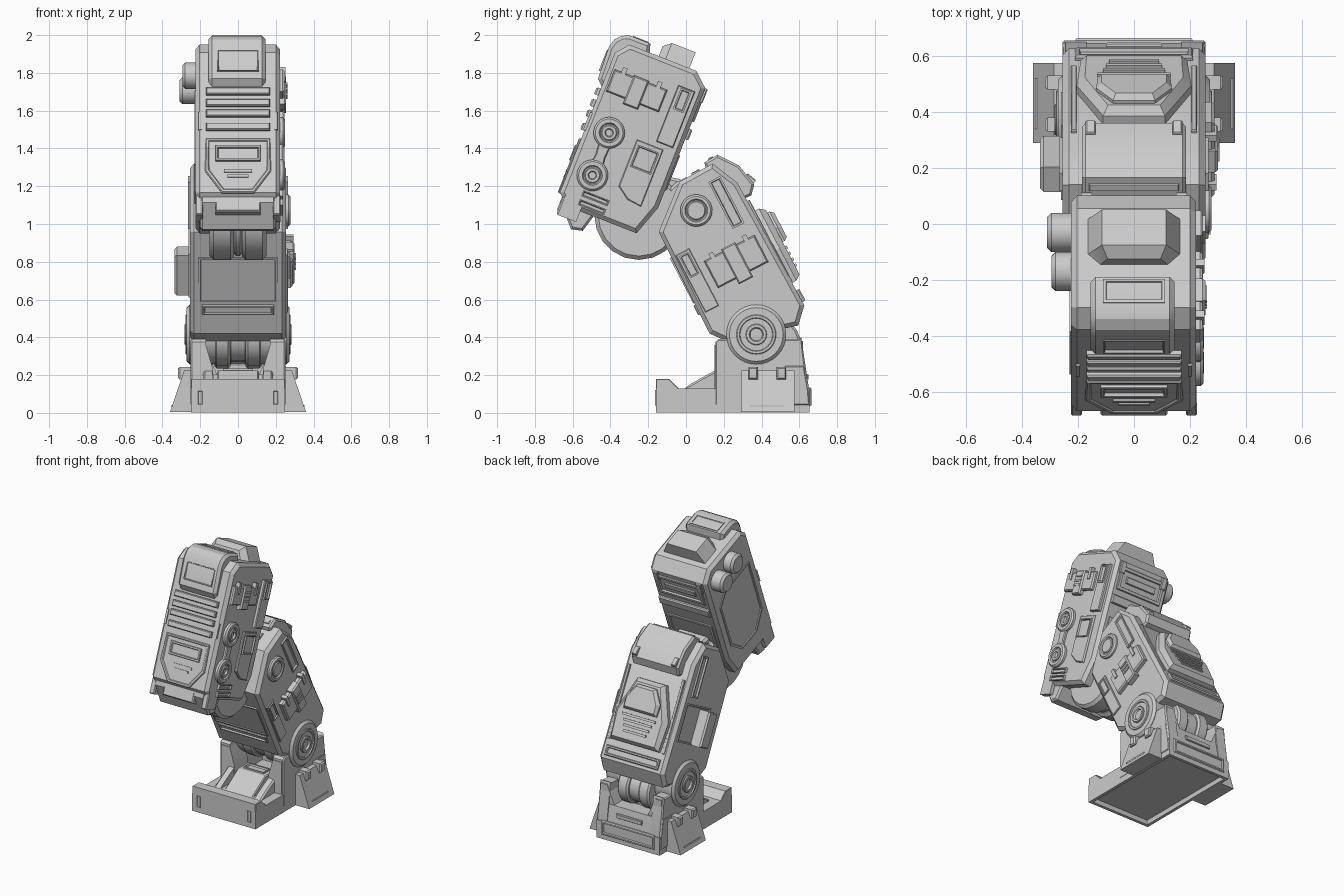
import bpy, bmesh, math
from mathutils import Vector, Matrix

if "Cube" in bpy.data.objects:
    bpy.data.objects.remove(bpy.data.objects["Cube"])

grey = bpy.data.materials.new("armour_grey")
grey.diffuse_color = (0.6, 0.6, 0.6, 1)
grey.use_nodes = True
grey.node_tree.nodes["Principled BSDF"].inputs["Base Color"].default_value = grey.diffuse_color

# Local frames of the leg sections: origin plus tilt about x
def frame(y, z, deg):
    return Matrix.Translation((0, y, z)) @ Matrix.Rotation(math.radians(deg), 4, 'X')

THIGH = frame(-0.28, 1.45, -21.5)
SHIN = frame(0.26, 0.83, 27.5)
CAP = SHIN @ frame(0.215, 0.405, 23.5)
WORLD = Matrix.Identity(4)

# Plane axes (a, b, outward) for each facing
AXES = {'F': ((1, 0, 0), (0, 0, 1), (0, -1, 0)), 'B': ((1, 0, 0), (0, 0, 1), (0, 1, 0)),
        'R': ((0, 1, 0), (0, 0, 1), (1, 0, 0)), 'L': ((0, 1, 0), (0, 0, 1), (-1, 0, 0)),
        'T': ((1, 0, 0), (0, 1, 0), (0, 0, 1)), 'D': ((1, 0, 0), (0, 1, 0), (0, 0, -1))}

def panel(name, fr, face, poly, base, top, cham=0, rim=0, sink=0, bevel=0):
    """Prism on a facing, from base to top outward, with chamfer and sunk inset."""
    A, B, N = (Vector(v) for v in AXES[face])
    bm = bmesh.new()
    lo = [bm.verts.new(A * a + B * b + N * base) for a, b in poly]
    hi = [bm.verts.new(A * a + B * b + N * (top - cham)) for a, b in poly]
    n = len(poly)
    bottom, cap = bm.faces.new(lo), bm.faces.new(hi)
    for i in range(n):
        j = (i + 1) % n
        bm.faces.new((lo[i], lo[j], hi[j], hi[i]))
    bmesh.ops.recalc_face_normals(bm, faces=bm.faces)
    if bevel:
        edges = list(set(bottom.edges) | set(cap.edges))
        bmesh.ops.bevel(bm, geom=edges, offset=bevel, segments=1, affect='EDGES')
    else:
        if cham:
            bmesh.ops.inset_region(bm, faces=[cap], thickness=cham, depth=cham)
        if sink:
            bmesh.ops.inset_region(bm, faces=[cap], thickness=rim, depth=0)
            bmesh.ops.inset_region(bm, faces=[cap], thickness=0.006, depth=-sink)
    bm.transform(fr)
    me = bpy.data.meshes.new(name)
    bm.to_mesh(me)
    bm.free()
    for p in me.polygons:
        p.use_smooth = True
    me.set_sharp_from_angle(angle=math.radians(25))
    me.materials.append(grey)
    ob = bpy.data.objects.new(name, me)
    bpy.context.collection.objects.link(ob)
    return ob

def rect(a, b, w, h):
    return [(a - w/2, b - h/2), (a + w/2, b - h/2), (a + w/2, b + h/2), (a - w/2, b + h/2)]

def circle(a, b, r, n=32):
    return [(a + r*math.cos(2*math.pi*i/n), b + r*math.sin(2*math.pi*i/n)) for i in range(n)]

def sym(pts):
    """Close a half outline given on +x by mirroring it."""
    return pts + [(-x, b) for x, b in reversed(pts)]

def module(name, fr, a, b, w, h, base, out):
    """Side equipment block with strap, posts and ribs."""
    panel(name, fr, 'R', rect(a, b, w, h), base, base + out*.75, .01)
    panel(name + "_strap", fr, 'R', rect(a, b - .01, .085, h*1.3), base, base + out, .01)
    for s in (-1, 1):
        panel(name + "_post", fr, 'R', rect(a + s*w*.33, b + h*.4, .025, .08), base, base + out*.9)
    for k in range(3):
        panel(name + "_rib", fr, 'R', rect(a, b - .03 + .03*k, .06, .012), base, base + out + .006)

# ---------------- Thigh ----------------
panel("thigh_body", THIGH, 'R', [(-.257, .39), (-.257, -.405), (-.2, -.458), (.2, -.458), (.257, -.29),
      (.257, .39), (.18, .458), (-.2, .458)], -.225, .222, bevel=.022)
panel("thigh_hood", THIGH, 'R', [(-.245, .185), (-.29, .23), (-.298, .41), (-.285, .455), (-.255, .487),
      (-.215, .503), (-.10, .503), (-.08, .445), (-.2, .39)], -.155, .145, bevel=.018)
panel("hood_front_window", THIGH, 'F', rect(0, .33, .22, .12), .29, .302, 0, .006, .01)
panel("hood_top_window", THIGH, 'T', rect(0, -.155, .22, .09), .49, .508, 0, .015, .012)
panel("thigh_top_box", THIGH, 'F', sym([(.165, .43), (.165, .455), (.115, .548)]), -.14, .035, .04)
for b in (.165, .10, .04, -.035):
    panel("thigh_louvre", THIGH, 'F', rect(0, b, .34, .04), .25, .28, .008)
panel("thigh_shield", THIGH, 'F', sym([(.085, -.41), (.175, -.285), (.17, -.10)]), .25, .268, .006, .012, .006)
panel("shield_window", THIGH, 'F', rect(0, -.185, .24, .09), .255, .275, .004, .014, .012)
for b, w in ((-.285, .15), (-.315, .11)):
    panel("shield_slot", THIGH, 'F', rect(0, b, w, .016), .255, .27)
panel("thigh_bumper", THIGH, 'R', [(-.24, -.40), (-.235, -.455), (-.13, -.565), (-.07, -.55), (-.04, -.44)],
      -.2, .2, bevel=.012)
panel("bumper_plate", THIGH, 'F', rect(0, -.455, .24, .10), .15, .238, .01)
for s in (-1, 1):
    panel("bumper_clip", THIGH, 'F', rect(s*.205, -.465, .04, .11), .12, .232, .008)
    panel("thigh_edge_slot", THIGH, 'F', rect(s*.2, 0, .016, .1), .25, .264)
# Thigh back plates
panel("thigh_back_frame", THIGH, 'B', rect(0, .28, .36, .16), .25, .268, .006, .025, .012)
panel("thigh_back_bar", THIGH, 'B', rect(0, .28, .24, .045), .25, .268, .006)
panel("thigh_back_strip", THIGH, 'B', rect(0, .13, .40, .06), .25, .275, .008)
panel("thigh_back_lower", THIGH, 'B', rect(0, -.09, .36, .2), .25, .264, .004, .025, .01)
for s in (-1, 1):
    panel("thigh_back_clip", THIGH, 'B', rect(s*.17, .35, .04, .08), .24, .272, .006)
# Thigh right side fittings
panel("link_strap", THIGH, 'R', [(-.165, -.24), (-.09, -.24), (-.1, -.15), (-.095, -.03), (-.165, -.03), (-.155, -.15)],
      .21, .24, .006)
for b in (-.016, -.258):
    panel("strap_disc", THIGH, 'R', circle(-.13, b, .083), .21, .248, .01, .02, .01)
    panel("strap_hub", THIGH, 'R', circle(-.13, b, .042, 24), .21, .25, .005, .014, .015)
module("thigh_module", THIGH, -.076, .245, .3, .125, .215, .04)
panel("thigh_side_box", THIGH, 'R', rect(.166, .193, .095, .32), .21, .245, .006)
panel("side_box_window", THIGH, 'R', rect(.167, .285, .06, .12), .235, .255, 0, .012, .012)
panel("thigh_side_shield", THIGH, 'R', [(.02, .005), (.17, .005), (.17, -.318), (.09, -.31), (.02, -.26)],
      .21, .236, .006)
panel("side_shield_window", THIGH, 'R', rect(.097, -.08, .12, .125), .23, .246, 0, .01, .012)
for b in (-.365, -.415):
    panel("thigh_side_slot", THIGH, 'R', rect(-.07, b, .15, .034), .205, .238, 0, .008, .01)
# Thigh left side fittings
panel("thigh_left_panel", THIGH, 'L', [(-.19, .2), (-.19, -.22), (-.08, -.33), (.1, -.33), (.19, -.22), (.19, .12),
      (.1, .2)], .22, .231, 0, .015, .01)
panel("left_knob_rear", THIGH, 'L', circle(.139, .329, .07), .22, .31, .015)
panel("left_knob_front", THIGH, 'L', circle(-.02, .352, .07), .22, .295, .015)

# ---------------- Knee ----------------
for x0, x1, r in ((-.15, -.02, .235), (-.03, .03, .215), (.02, .15, .235)):
    panel("knee_drum", WORLD, 'R', circle(-.25, 1.045, r, 20), x0, x1, bevel=.02)
    panel("knee_pivot", WORLD, 'R', circle(.055, 1.07, r - .05, 20), x0, x1, bevel=.015)
panel("knee_link", WORLD, 'R', [(-.3, .85), (-.077, .87), (.06, .95), (.06, 1.2), (-.04, 1.24), (-.2, 1.27)],
      -.12, .12, bevel=.015)

# ---------------- Shin ----------------
panel("shin_body", SHIN, 'R', [(-.30, .30), (-.31, -.30), (-.249, -.378), (.127, -.48), (.205, -.40),
      (.19, .34), (.12, .49), (-.08, .485)], -.255, .255, bevel=.022)
panel("shin_front_plate", SHIN, 'F', rect(0, .015, .42, .27), .295, .312, 0, .015, .01)
panel("shin_front_slot", SHIN, 'F', rect(0, -.16, .38, .06), .295, .318, .006, .01, .012)
panel("shin_back_cap", SHIN, 'R', [(.07, .46), (.085, .515), (.165, .52), (.24, .415), (.265, .29), (.225, .245),
      (.15, .25)], -.185, .185, bevel=.012)
panel("cap_window", CAP, 'B', rect(0, 0, .32, .085), -.03, .018, .004, .012, .012)
panel("cap_top_strip", SHIN, 'T', rect(0, .125, .32, .03), .5, .524, .004)
panel("shin_top_strip", SHIN, 'T', rect(0, .02, .30, .05), .47, .497, .004)
for s in (-1, 1):
    panel("cap_clip", CAP, 'B', rect(s*.155, -.09, .035, .06), -.06, .024, .006)
panel("calf_plate", SHIN, 'B', sym([(.19, -.265), (.205, -.07), (.11, .165)]), .18, .258, .03)
panel("calf_hood", SHIN, 'B', sym([(.13, -.05), (.135, .03), (.075, .125)]), .25, .29, .02)
for k, w in enumerate((.26, .22, .2, .18)):
    panel("calf_louvre", SHIN, 'B', rect(0, -.085 - .035*k, w, .016), .25, .268)
panel("calf_bottom_strip", SHIN, 'B', rect(0, -.345, .42, .07), .19, .222, .008, .012, .01)
for s in (-1, 1):
    panel("calf_side_rail", SHIN, 'B', rect(s*.215, -.02, .02, .5), .18, .206, .004)
# Shin side fittings
panel("shin_pivot_cap", SHIN, 'R', circle(-.071, .309, .085), .24, .277, .01, .014, .008)
panel("shin_pivot_hub", SHIN, 'R', circle(-.071, .309, .05), .24, .277, .005)
for face in 'RL':
    panel("shin_upper_slot", SHIN, face, rect(.09, .273, .07, .28), .24, .266, 0, .014, .012)
panel("shin_side_strip", SHIN, 'R', rect(-.237, -.022, .08, .34), .24, .266, .005)
panel("side_strip_window", SHIN, 'R', rect(-.237, .07, .055, .13), .25, .274, 0, .01, .012)
module("shin_module", SHIN, -.008, -.028, .3, .16, .25, .05)
panel("shin_left_mount", SHIN, 'L', rect(.0, -.04, .3, .26), .24, .261, 0, .015, .01)
panel("shin_left_box", SHIN, 'L', rect(-.077, -.05, .1, .24), .24, .335, .012)

# ---------------- Ankle ----------------
for face in 'RL':
    panel("ankle_disc", WORLD, face, circle(.372, .415, .158, 32), .12, .272, .016)
    panel("ankle_ring", WORLD, face, circle(.372, .415, .105, 32), .26, .279, .004, .012, .012)
    panel("ankle_hub", WORLD, face, circle(.372, .415, .056, 24), .26, .284, .004, .014, .012)
for x0, x1, r in ((-.125, -.04, .165), (-.05, .05, .145), (.04, .125, .165)):
    panel("ankle_drum", WORLD, 'R', circle(.372, .415, r, 24), x0, x1, bevel=.012)
    panel("ankle_rear_roller", WORLD, 'R', circle(.47, .37, r - .03, 24), x0, x1, bevel=.012)

# ---------------- Foot ----------------
panel("foot_base", WORLD, 'D', rect(0, .2475, .5, .815), -.13, -.003, 0, .03, .03)
panel("toe_plate", WORLD, 'R', [(-.16, .04), (-.16, .18), (-.09, .18), (-.04, .13), (-.04, .04)], -.25, .25, bevel=.004)
panel("foot_ramp", WORLD, 'R', [(-.01, .12), (.155, .225), (.27, .225), (.27, .1), (-.01, .1)], -.11, .11, bevel=.006)
panel("ramp_window", WORLD, 'T', rect(0, .21, .16, .07), .2, .235, 0, .01, .01)
panel("heel_wall", WORLD, 'R', [(.52, .04), (.655, .04), (.648, .12), (.625, .25), (.52, .25)], -.255, .255, bevel=.006)
panel("heel_back_plate", WORLD, 'B', rect(0, .085, .42, .1), .6, .664, .008, .014, .01)
panel("heel_back_slot", WORLD, 'B', rect(0, .19, .2, .03), .6, .648, .005)
for s, face in ((1, 'R'), (-1, 'L')):
    panel("toe_slot", WORLD, 'F', rect(s*.2, .08, .03, .08), .15, .164, 0, .005, .006)
    panel("foot_tower", WORLD, face, [(.155, .04), (.155, .375), (.17, .39), (.595, .39), (.61, .4), (.625, .3),
          (.655, .1), (.655, .04)], .17, .252, .008)
    panel("tower_front_slope", WORLD, 'F', [(s*.12, .1), (s*.24, .1), (s*.24, .36), (s*.17, .36), (s*.135, .24)],
          -.3, -.15)
    panel("tower_back_slope", WORLD, 'B', [(s*.11, .2), (s*.25, .2), (s*.24, .38), (s*.19, .38)], .5, .62)
    panel("foot_ear", WORLD, face, [(-.02, .12), (.02, .15), (.08, .185), (.155, .225), (.2, .225), (.2, .11)],
          .135, .185, .01)
    panel("side_flare", WORLD, 'F', [(s*.24, .005), (s*.36, .005), (s*.285, .225), (s*.24, .225)], -.575, -.29)
    for y in (.355, .505):
        panel("flare_clip", WORLD, face, rect(y, .21, .05, .065), .24, .318, .01)
    panel("flare_slot", WORLD, face, rect(.43, .037, .18, .012), .33, .353)
